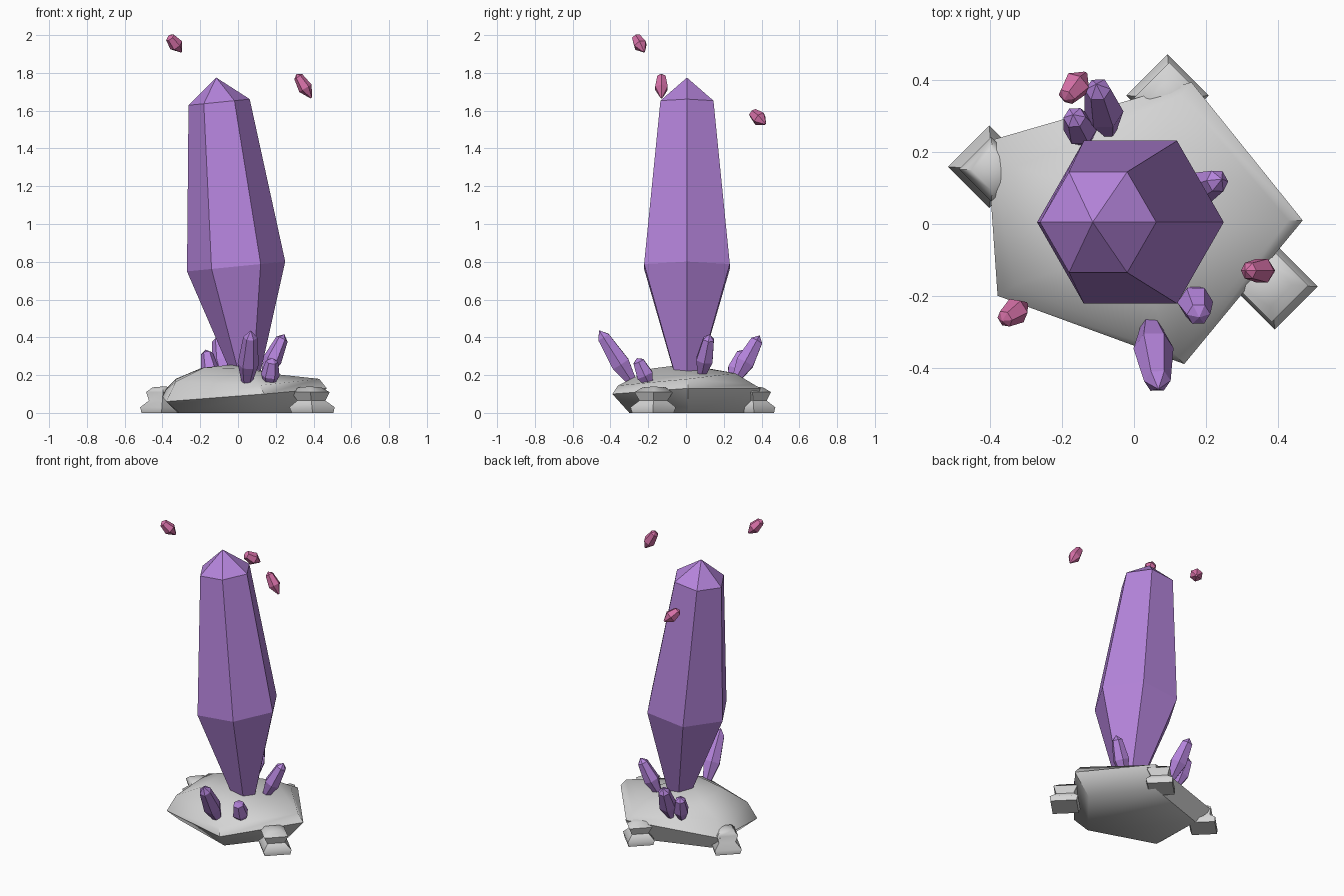
import bpy, bmesh, math
from mathutils import Vector

if "Cube" in bpy.data.objects:
    bpy.data.objects.remove(bpy.data.objects["Cube"])


def material(name, rgb):
    m = bpy.data.materials.new(name)
    m.diffuse_color = (*rgb, 1)
    m.use_nodes = True
    m.node_tree.nodes["Principled BSDF"].inputs["Base Color"].default_value = m.diffuse_color
    return m


PURPLE = material("purple crystal", (0.46, 0.23, 0.71))
PINK = material("pink crystal", (0.66, 0.16, 0.38))
STONE = material("grey stone", (0.66, 0.66, 0.66))


def loft(name, rings, mat, bottom=None, top=None, smooth=False):
    """Skin a stack of equal-length rings, closed by an apex point or a flat cap."""
    bm = bmesh.new()
    rows = [[bm.verts.new(p) for p in r] for r in rings]
    n = len(rows[0])
    for a, b in zip(rows, rows[1:]):
        for i in range(n):
            j = (i + 1) % n
            bm.faces.new((a[i], a[j], b[j], b[i]))
    for row, apex in ((rows[0], bottom), (rows[-1], top)):
        if apex is None:
            bm.faces.new(row)
        else:
            v = bm.verts.new(apex)
            for i in range(n):
                bm.faces.new((row[i], row[(i + 1) % n], v))
    bmesh.ops.recalc_face_normals(bm, faces=bm.faces)
    me = bpy.data.meshes.new(name)
    bm.to_mesh(me)
    bm.free()
    ob = bpy.data.objects.new(name, me)
    bpy.context.collection.objects.link(ob)
    me.materials.append(mat)
    if smooth:
        bpy.ops.object.select_all(action='DESELECT')
        ob.select_set(True)
        bpy.context.view_layer.objects.active = ob
        bpy.ops.object.shade_smooth_by_angle(angle=math.radians(60))
    return ob


def polygon(cx, cy, z, rx, ry, n=6, slope=0.0):
    pts = []
    for i in range(n):
        a = math.tau * i / n
        x = rx * math.cos(a)
        pts.append((cx + x, cy + ry * math.sin(a), z + slope * x))
    return pts


def shard(name, base, tip, r, mat, foot=0.4):
    """Small hexagonal crystal: narrow foot, wide waist, pointed tip."""
    base, tip = Vector(base), Vector(tip)
    axis = tip - base
    turn = Vector((0, 0, 1)).rotation_difference(axis.normalized())
    rings = []
    for t, k in ((0, foot), (0.4, 1.0), (0.88, 0.66)):
        rings.append([base + axis * t + turn @ Vector(p)
                      for p in polygon(0, 0, 0, r * k, r * k)])
    return loft(name, rings, mat, top=tip)


# Main leaning crystal
loft("main_crystal",
     [polygon(0.045, 0.005, 0.19, 0.07, 0.07, slope=0.1),
      polygon(-0.01, 0.005, 0.775, 0.26, 0.262, slope=0.1),
      polygon(-0.1, 0.005, 1.645, 0.162, 0.162, slope=0.1)],
     PURPLE, top=(-0.115, 0.005, 1.775))

# Small crystals around the foot
for name, base, tip, r in (
        ("front_shard", (0.045, -0.27, 0.14), (0.068, -0.46, 0.437), 0.056),
        ("front_right_shard", (0.163, -0.19, 0.14), (0.182, -0.26, 0.29), 0.05),
        ("right_shard", (0.14, 0.08, 0.19), (0.245, 0.125, 0.417), 0.05),
        ("back_shard", (-0.07, 0.26, 0.17), (-0.105, 0.39, 0.41), 0.055),
        ("back_left_shard", (-0.135, 0.235, 0.16), (-0.17, 0.305, 0.335), 0.048)):
    shard(name, base, tip, r, PURPLE)

# Floating pink crystals
for name, base, tip, r in (
        ("floating_shard_left", (-0.30, -0.222, 1.912), (-0.368, -0.27, 1.998), 0.038),
        ("floating_shard_right", (0.388, -0.13, 1.668), (0.31, -0.13, 1.795), 0.038),
        ("floating_shard_back", (-0.135, 0.42, 1.53), (-0.195, 0.345, 1.595), 0.04)):
    shard(name, base, tip, r, PINK, foot=0.15)

# Main boulder: undercut foot, wide rim, tilted shoulder, crown
loft("boulder", [
    [(.36, .01, 0), (.12, .34, 0), (-.32, .19, 0), (-.31, -.16, 0), (.11, -.30, 0)],
    [(.47, .01, .13), (.16, .395, .13), (-.41, .23, .10), (-.38, -.20, .06), (.14, -.39, .10)],
    [(.43, .01, .18), (.13, .36, .15), (-.33, .16, .18), (-.33, -.17, .165), (.11, -.36, .145)],
    [(.2, .01, .205), (.09, .26, .21), (-.2, .12, .235), (-.18, -.12, .24), (.04, -.18, .235)],
], STONE, top=(-0.03, -0.02, 0.255), smooth=True)


# Side stones: four-cornered, flared foot, pinched waist, overhanging lip
def stone(name, cx, cy, dx, dy, s, lip):
    sizes = ((0, 0.92), (0.03, 1.0), (0.065, 0.62), (0.11, lip), (0.135, 0.5))
    rings = [polygon(cx + dx * (1 - z / 0.14), cy + dy * (1 - z / 0.14), z,
                     s * k, s * k, 4) for z, k in sizes]
    loft(name, rings, STONE, top=(cx, cy, 0.14), smooth=True)


stone("left_stone", -0.395, 0.15, -0.01, 0.012, 0.115, 0.78)
stone("right_stone", 0.38, -0.17, 0.015, -0.005, 0.12, 0.85)
stone("back_stone", 0.10, 0.35, -0.008, 0.01, 0.115, 0.85)
